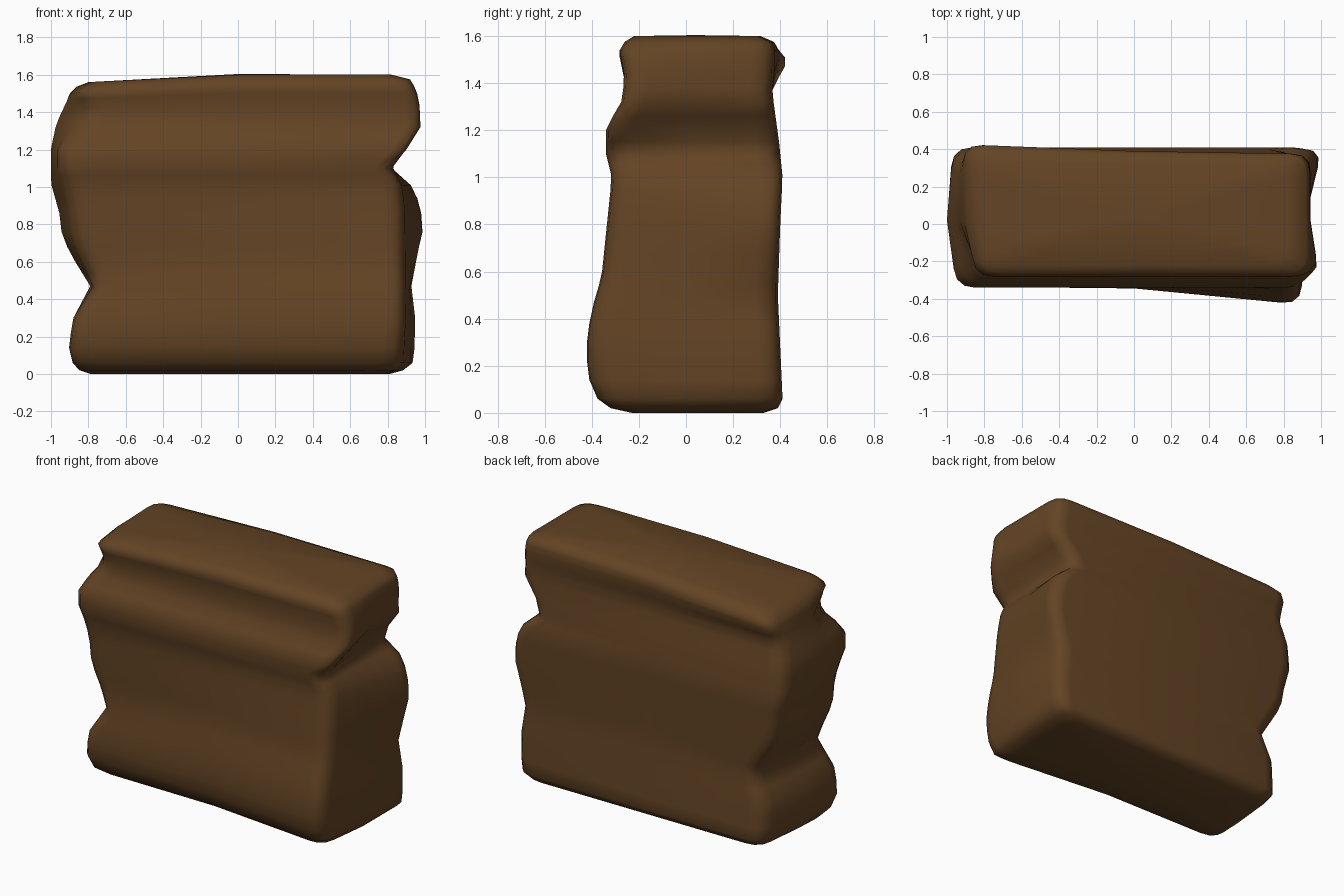
import bpy, bmesh
from mathutils import Vector

# Wavy outlines as (height, position): each end has front, middle and back edges
LEFT_FRONT = [(0, -.8), (.03, -.88), (.15, -.91), (.3, -.88), (.47, -.77), (.73, -.88), (.9, -.89),
              (1.1, -.95), (1.22, -.95), (1.36, -.81), (1.42, -.8), (1.54, -.85), (1.6, -.78)]
LEFT_MID = [(0, -.78), (.03, -.87), (.15, -.895), (.3, -.88), (.47, -.79), (.6, -.87), (.73, -.94),
            (.86, -.955), (1.02, -1), (1.2, -1), (1.35, -.97), (1.5, -.91), (1.56, -.88), (1.6, -.8)]
LEFT_BACK = [(0, -.75), (.03, -.83), (.3, -.83), (.47, -.755), (.73, -.91), (.86, -.93),
             (1.02, -.97), (1.2, -.97), (1.35, -.93), (1.52, -.91), (1.57, -.88), (1.6, -.8)]
RIGHT_FRONT = [(0, .78), (.03, .87), (.3, .89), (.9, .885), (1.02, .87), (1.1, .82), (1.2, .92),
               (1.32, .995), (1.42, .99), (1.52, .96), (1.575, .92), (1.6, .82)]
RIGHT_MID = [(0, .81), (.03, .92), (.3, .925), (.6, .915), (.9, .91), (1, .89), (1.1, .83),
             (1.2, .84), (1.32, .93), (1.45, .945), (1.52, .94), (1.575, .92), (1.6, .82)]
RIGHT_BACK = [(0, .8), (.03, .92), (.08, .95), (.3, .955), (.47, .93), (.6, .965), (.77, 1.01),
              (.9, .995), (1, .95), (1.1, .82), (1.2, .86), (1.32, .95), (1.52, .94),
              (1.575, .92), (1.6, .82)]
FRONT = [(0, -.24), (.02, -.33), (.06, -.385), (.14, -.42), (.26, -.435), (.42, -.415), (.58, -.365),
         (.75, -.345), (1, -.315), (1.1, -.34), (1.21, -.34), (1.32, -.275), (1.42, -.26),
         (1.56, -.285), (1.6, -.22)]
BACK = [(0, .33), (.02, .39), (.06, .41), (.5, .39), (.8, .4), (1, .41), (1.15, .395), (1.37, .365),
        (1.45, .375), (1.57, .375), (1.6, .31)]
LEVELS = [0, .02, .06, .14, .22, .3, .38, .47, .54, .6, .68, .76, .86, .94, 1.01, 1.06, 1.1,
          1.15, 1.2, 1.26, 1.32, 1.38, 1.44, 1.5, 1.54, 1.575, 1.6]


def at(profile, z):
    for (a, u), (b, v) in zip(profile, profile[1:]):
        if z <= b:
            return u + (v - u) * (z - a) / (b - a)
    return profile[-1][1]


def ring(z):
    lf, lm, lb, rf, rm, rb, f, b = (at(p, z) for p in (
        LEFT_FRONT, LEFT_MID, LEFT_BACK, RIGHT_FRONT, RIGHT_MID, RIGHT_BACK, FRONT, BACK))
    # foot flares toward the front on the right only
    fl = f + .095 * max(0, min(1, (1 - z) / .6))
    # rear lip near the top leans out on the left
    bl = b + .06 * max(0, 1 - abs(z - 1.52) / .12)
    loop = [(lf, fl), (0, fl * .9 + f * .1), (rf, f), (rm, .02),
            (rb, b), (0, b * .7 + bl * .3), (lb, bl), (lm, .02)]
    loop = [Vector(p) for p in loop]
    pts = []
    for i in range(0, 8, 2):
        c = loop[i]
        p, q = (loop[i - 1] - c).normalized(), (loop[i + 1] - c).normalized()
        for u, v in ((.1, 0), (.045, .01), (.01, .045), (0, .1)):
            pts.append(c + p * u + q * v)
        pts.append(loop[i + 1])
    # top slopes down a little toward the left
    drop = .042 * max(0, (z - 1.3) / .3)
    return [(p.x, p.y, z - drop * max(0, -p.x) / .85) for p in pts]


# Soft lumpy block: stacked rings with two caps
bm = bmesh.new()
rings = [[bm.verts.new(p) for p in ring(z)] for z in LEVELS]
n = len(rings[0])
for a, b in zip(rings, rings[1:]):
    for i in range(n):
        j = (i + 1) % n
        bm.faces.new((a[i], a[j], b[j], b[i]))
for loop, z in ((rings[0], 0), (rings[-1], 1.604)):
    c = bm.verts.new((0, .04, z))
    for i in range(n):
        bm.faces.new((loop[i], loop[(i + 1) % n], c))
bmesh.ops.recalc_face_normals(bm, faces=bm.faces)
for f in bm.faces:
    f.smooth = True
me = bpy.data.meshes.new("lumpy_block")
bm.to_mesh(me)
bm.free()
block = bpy.data.objects.new("lumpy_block", me)
bpy.context.collection.objects.link(block)

brown = bpy.data.materials.new("dark brown")
brown.diffuse_color = (.127, .058, .018, 1)
me.materials.append(brown)
